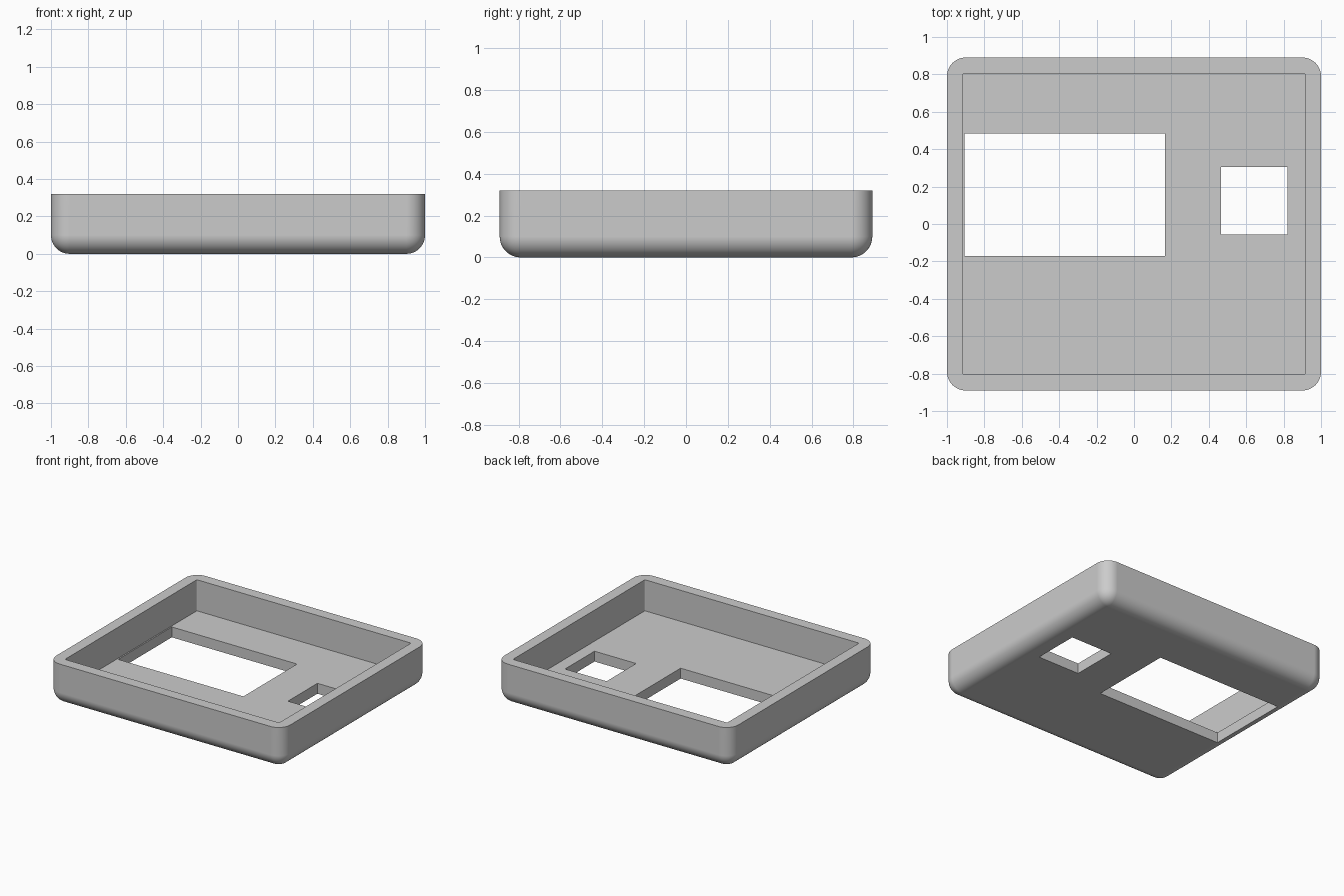
import bpy
import bmesh
from math import radians

WIDTH, DEPTH, HEIGHT = 2.0, 1.78, 0.32
WALL, FLOOR, ROUND = 0.085, 0.08, 0.1

old = bpy.data.objects.get("Cube")
if old:
    bpy.data.objects.remove(old, do_unlink=True)

grey = bpy.data.materials.new("plain_grey")
grey.use_nodes = True
grey.diffuse_color = (0.6, 0.6, 0.6, 1)
grey.node_tree.nodes["Principled BSDF"].inputs["Base Color"].default_value = (0.6, 0.6, 0.6, 1)


def block(name, low, high, radius=0, segments=1, round_bottom=False):
    """Box between two corners with rounded upright, and optionally bottom, edges."""
    bm = bmesh.new()
    bmesh.ops.create_cube(bm, size=1)
    for v in bm.verts:
        v.co = [(b if c > 0 else a) for c, a, b in zip(v.co, low, high)]
    if radius:
        def rounded(e):
            a, b = (v.co.z for v in e.verts)
            upright = abs(a - b) > 0.01
            return upright or (round_bottom and max(a, b) < low[2] + 0.01)
        bmesh.ops.bevel(bm, geom=[e for e in bm.edges if rounded(e)], offset=radius,
                        segments=segments, profile=0.5, affect='EDGES')
    mesh = bpy.data.meshes.new(name)
    bm.to_mesh(mesh)
    bm.free()
    mesh.materials.append(grey)
    obj = bpy.data.objects.new(name, mesh)
    bpy.context.collection.objects.link(obj)
    return obj


# Tray body with rounded sides and underside
x, y = WIDTH / 2, DEPTH / 2
tray = block("tray_shell", (-x, -y, 0), (x, y, HEIGHT), ROUND, 12, True)

# Open pocket and the two floor windows
cutters = [
    block("pocket_cutter", (WALL - x, WALL - y, FLOOR), (x - WALL, y - WALL, 0.5), 0.008, 3),
    block("large_window_cutter", (-0.905, -0.17, -0.1), (0.165, 0.485, 0.2)),
    block("small_window_cutter", (0.465, -0.055, -0.1), (0.82, 0.305, 0.2)),
]
bpy.ops.object.select_all(action='DESELECT')
tray.select_set(True)
bpy.context.view_layer.objects.active = tray
for cutter in cutters:
    cutter.hide_render = True
    cut = tray.modifiers.new(cutter.name, 'BOOLEAN')
    cut.operation = 'DIFFERENCE'
    cut.solver = 'EXACT'
    cut.object = cutter
    bpy.ops.object.modifier_apply(modifier=cut.name)
    bpy.data.objects.remove(cutter, do_unlink=True)

# Smooth rounds, crisp rims, flat large faces
bpy.ops.object.shade_smooth_by_angle(angle=radians(35))
normals = tray.modifiers.new("flat_faces", 'WEIGHTED_NORMAL')
normals.keep_sharp = True
